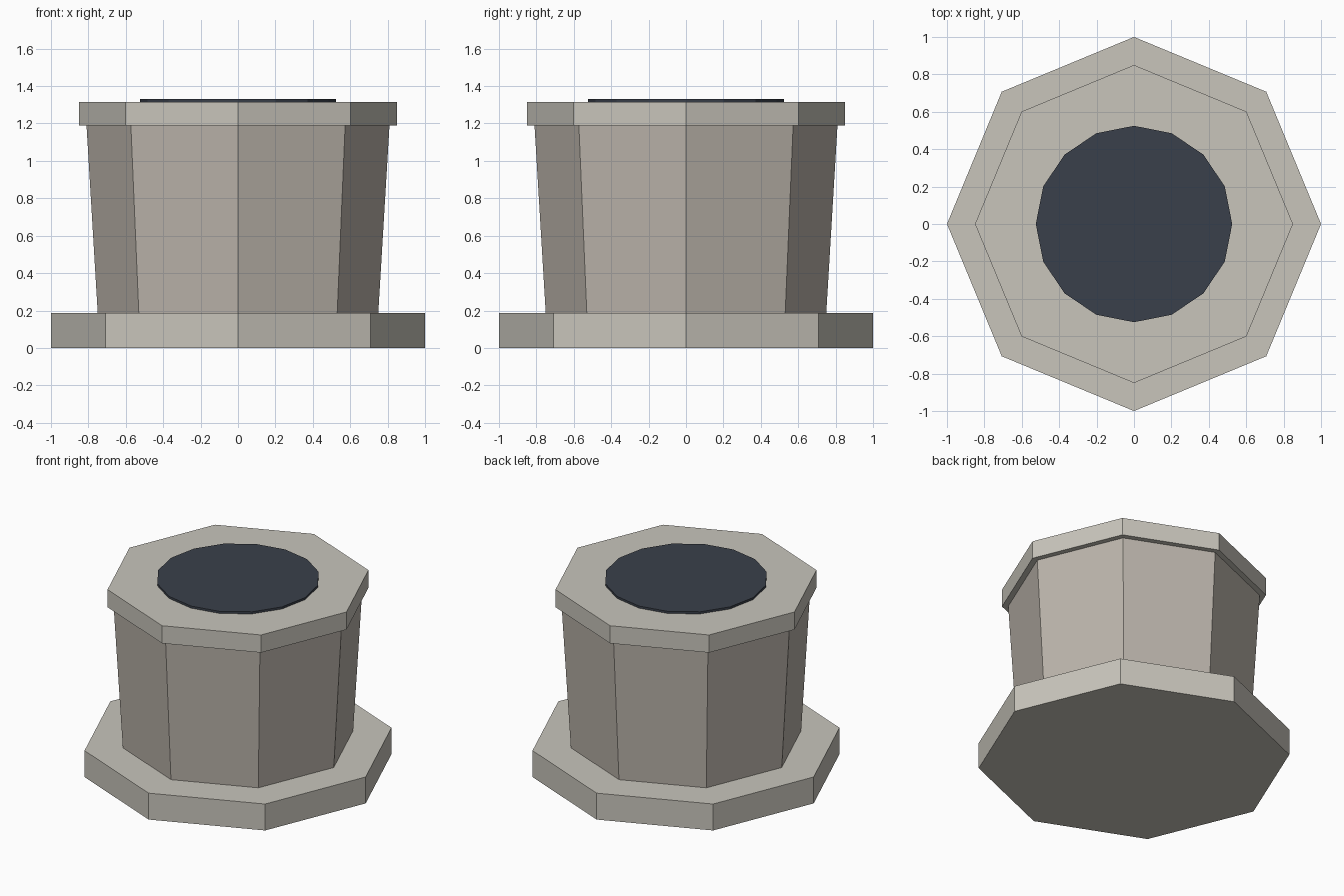
import bpy
import bmesh
from mathutils import Matrix

if "Cube" in bpy.data.objects:
    bpy.data.objects.remove(bpy.data.objects["Cube"])


def material(name, rgb):
    mat = bpy.data.materials.new(name)
    mat.diffuse_color = (*rgb, 1.0)
    mat.use_nodes = True
    mat.node_tree.nodes["Principled BSDF"].inputs["Base Color"].default_value = mat.diffuse_color
    return mat


def prism(name, sides, r_bottom, r_top, z0, z1, mat):
    """Flat-shaded capped prism or frustum with a corner on each axis."""
    bm = bmesh.new()
    bmesh.ops.create_cone(bm, cap_ends=True, segments=sides,
                          radius1=r_bottom, radius2=r_top, depth=z1 - z0,
                          matrix=Matrix.Translation((0, 0, (z0 + z1) / 2)))
    mesh = bpy.data.meshes.new(name)
    bm.to_mesh(mesh)
    bm.free()
    mesh.materials.append(mat)
    obj = bpy.data.objects.new(name, mesh)
    bpy.context.collection.objects.link(obj)
    return obj


stone = material("pale_stone", (0.58, 0.56, 0.50))
wall = material("wall_stone", (0.50, 0.46, 0.41))
dark = material("dark_opening", (0.042, 0.051, 0.069))

# Wide octagonal foot
prism("base_plinth", 8, 1.0, 1.0, 0.0, 0.187, stone)
# Body flaring slightly outward towards the top
prism("body", 8, 0.75, 0.81, 0.187, 1.19, wall)
# Overhanging rim slab
prism("rim", 8, 0.85, 0.85, 1.19, 1.315, stone)
# Thin dark disc on top of the rim
prism("opening_disc", 16, 0.525, 0.525, 1.315, 1.33, dark)
